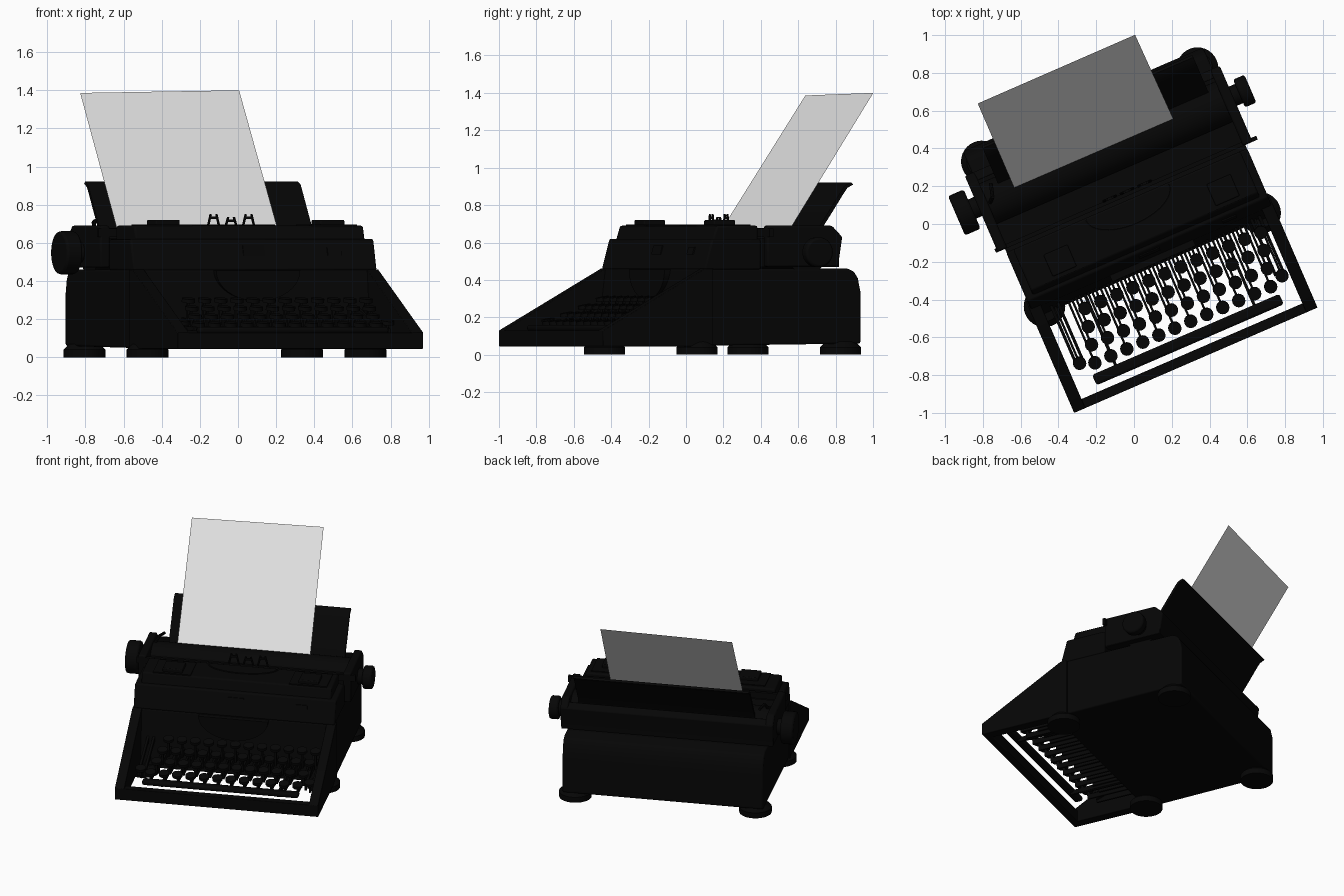
import bpy, bmesh, math
from mathutils import Vector, Matrix

if "Cube" in bpy.data.objects:
    bpy.data.objects.remove(bpy.data.objects["Cube"])

TURN = math.radians(23.4)      # the whole machine is turned on its base
C = 0.014                      # centre line of the machine across its width


def colour(name, rgb):
    m = bpy.data.materials.new(name)
    m.diffuse_color = (*rgb, 1)
    m.use_nodes = True
    m.node_tree.nodes["Principled BSDF"].inputs["Base Color"].default_value = m.diffuse_color
    return m


BLACK = colour("black enamel", (0.0018, 0.0018, 0.0018))
PAPER = colour("paper white", (0.79, 0.79, 0.79))


def finish(name, bm, mat=BLACK, bevel=0, segs=2):
    bmesh.ops.recalc_face_normals(bm, faces=bm.faces)
    me = bpy.data.meshes.new(name)
    bm.to_mesh(me)
    bm.free()
    me.materials.append(mat)
    ob = bpy.data.objects.new(name, me)
    ob.rotation_euler.z = TURN
    bpy.context.collection.objects.link(ob)
    if bevel:
        mod = ob.modifiers.new("bevel", 'BEVEL')
        mod.width, mod.segments = bevel, segs
        mod.limit_method = 'ANGLE'
    return ob


def add_prism(bm, pts, x0, x1):
    """Side profile (y, z) extruded across the width."""
    f = bm.faces.new([bm.verts.new((x0, y, z)) for y, z in pts])
    r = bmesh.ops.extrude_face_region(bm, geom=[f])
    vs = [v for v in r['geom'] if isinstance(v, bmesh.types.BMVert)]
    bmesh.ops.translate(bm, verts=vs, vec=(x1 - x0, 0, 0))


def add_box(bm, x0, x1, y0, y1, z0, z1):
    add_prism(bm, [(y0, z0), (y1, z0), (y1, z1), (y0, z1)], x0, x1)


def add_rod(bm, p, q, r1, r2=None, n=24):
    """Cylinder or cone from p to q."""
    p, q = Vector(p), Vector(q)
    d = q - p
    m = Matrix.Translation((p + q) / 2) @ d.to_track_quat('Z', 'Y').to_matrix().to_4x4()
    bmesh.ops.create_cone(bm, cap_ends=True, segments=n, radius1=r1,
                          radius2=r1 if r2 is None else r2, depth=d.length, matrix=m)


def prism(name, pts, x0, x1, **kw):
    bm = bmesh.new()
    add_prism(bm, pts, x0, x1)
    return finish(name, bm, **kw)


def box(name, *d, **kw):
    bm = bmesh.new()
    add_box(bm, *d)
    return finish(name, bm, **kw)


# Lower body with rounded back edge
prism("body_shell", [(-0.25, 0.048), (-0.2, 0.46), (0.64, 0.46), (0.675, 0.445), (0.698, 0.41),
                     (0.713, 0.34), (0.713, 0.06)], C - 0.693, C + 0.693, bevel=0.01, segs=3)

# Sloping side arms and front bar around the keyboard
arm = [(-0.792, 0.045), (-0.792, 0.13), (-0.2, 0.46), (-0.15, 0.46), (-0.15, 0.045)]
for s, side in ((-1, "left"), (1, "right")):
    prism(side + "_frame_arm", arm, C + s * 0.702, C + s * 0.637, bevel=0.003)
box("front_frame_bar", C - 0.7, C + 0.7, -0.792, -0.74, 0.045, 0.13, bevel=0.003)

# Top cover in two steps
prism("top_cover", [(-0.2, 0.455), (-0.155, 0.62), (0.13, 0.62), (0.13, 0.455)],
      C - 0.695, C + 0.695, bevel=0.01)
prism("top_cover_crown", [(-0.135, 0.61), (-0.11, 0.69), (0.13, 0.69), (0.13, 0.61)],
      C - 0.655, C + 0.655, bevel=0.01)

# Ribbon spool lids with hinged plates
for s, side in ((-1, "left"), (1, "right")):
    x = C + 0.02 + s * 0.47
    box(side + "_spool_lid", x - 0.069, x + 0.069, -0.085, 0.04, 0.68, 0.72, bevel=0.006)
    box(side + "_lid_plate", x - 0.13, x + 0.13, -0.105, 0.1, 0.685, 0.696)

# Small plates on the cover front
prism("front_plate", [(-0.183, 0.535), (-0.17, 0.585), (-0.16, 0.585), (-0.16, 0.535)], C - 0.06, C + 0.06)
prism("side_button", [(-0.186, 0.535), (-0.174, 0.575), (-0.16, 0.575), (-0.16, 0.535)], C + 0.42, C + 0.5)

# Half-round type basket below the cover
bm = bmesh.new()
N = 24
arc = [(math.cos(math.pi * i / N), -math.sin(math.pi * i / N)) for i in range(N + 1)]
f = bm.faces.new([bm.verts.new((C + 0.24 * a, -0.235, 0.455 + 0.16 * b)) for a, b in arc])
r = bmesh.ops.extrude_face_region(bm, geom=[f])
bmesh.ops.translate(bm, verts=[v for v in r['geom'] if isinstance(v, bmesh.types.BMVert)], vec=(0, 0.05, 0))
finish("type_basket", bm)

# Raised rim of the type opening and the type guide forks
bm = bmesh.new()
for (a, b), (c, d) in zip(arc, arc[1:]):
    add_rod(bm, (C + 0.24 * a, 0.12 + 0.12 * b, 0.69), (C + 0.24 * c, 0.12 + 0.12 * d, 0.69), 0.007, n=6)
finish("type_opening_rim", bm)
bm = bmesh.new()
for dx, top in ((-0.1, 0.75), (0, 0.735), (0.1, 0.75)):
    for s in (-1, 1):
        x = C + 0.022 + dx
        add_rod(bm, (x + s * 0.036, 0.175, 0.67), (x + s * 0.016, 0.175, top), 0.007, n=8)
    add_box(bm, x - 0.02, x + 0.02, 0.168, 0.182, top - 0.025, top - 0.012)
finish("type_guide", bm)

# Feet
for s, side in ((-1, "left"), (1, "right")):
    for y, end in ((-0.212, "front"), (0.624, "back")):
        bm = bmesh.new()
        p = lambda z: (C + s * 0.622, y, z)
        add_rod(bm, p(0), p(0.04), 0.11, n=32)
        add_rod(bm, p(0.04), p(0.07), 0.11, 0.08, n=32)
        finish(f"{end}_{side}_foot", bm)

# Keys in four rising rows, each on a stem and a low lever
keys, levers = bmesh.new(), bmesh.new()


def add_key(x, y, z, low):
    add_rod(keys, (x, y, z - 0.012), (x, y - 0.004, z + 0.008), 0.035, n=16)
    add_prism(levers, [(y - 0.005, z - 0.01), (y + 0.009, z - 0.01), (y + 0.02, low + 0.035), (-0.22, low + 0.045),
                       (-0.22, low), (y, low)], x - 0.006, x + 0.006)


for row in range(4):
    for i in range(12):
        add_key(-0.482 + 0.022 * row + 0.0922 * i, -0.59 + 0.095 * row, 0.175 + 0.042 * row, 0.105 + 0.02 * row)
for x in (-0.557, 0.61):
    add_key(x, -0.56, 0.185, 0.11)
for x in (-0.575, -0.535, 0.58, 0.625):      # shift levers
    add_prism(levers, [(-0.55, 0.12), (-0.55, 0.15), (-0.22, 0.27), (-0.22, 0.24)], x - 0.008, x + 0.008)
finish("keys", keys)
finish("key_levers", levers)

# Space bar on two supports
box("space_bar", C - 0.535, C + 0.545, -0.705, -0.645, 0.125, 0.16, bevel=0.015, segs=3)
bm = bmesh.new()
for x in (C - 0.4, C + 0.4):
    add_prism(bm, [(-0.67, 0.11), (-0.67, 0.14), (-0.22, 0.15), (-0.22, 0.11)], x - 0.008, x + 0.008)
finish("space_bar_supports", bm)

# Carriage: bed, back wall, end plates and front rail
box("carriage_bed", C - 0.73, C + 0.73, 0.17, 0.57, 0.47, 0.52)
prism("carriage_back", [(0.54, 0.47), (0.565, 0.47), (0.59, 0.63), (0.54, 0.66)], C - 0.73, C + 0.73, bevel=0.006)
end = [(0.15, 0.47), (0.565, 0.47), (0.59, 0.63), (0.53, 0.69), (0.15, 0.69)]
for s, side in ((-1, "left"), (1, "right")):
    prism(side + "_carriage_end", end, C + s * 0.735, C + s * 0.68, bevel=0.01)
box("carriage_rail", C - 0.745, C + 0.765, 0.15, 0.172, 0.63, 0.675)
box("carriage_front_tray", C - 0.7, C + 0.7, 0.17, 0.29, 0.5, 0.625)

# Platen roller, axle and turning knobs
bm = bmesh.new()
add_rod(bm, (C - 0.69, 0.4, 0.555), (C + 0.69, 0.4, 0.555), 0.122, n=40)
finish("platen_roller", bm)
bm = bmesh.new()
add_rod(bm, (C - 0.8, 0.413, 0.55), (C + 0.8, 0.413, 0.55), 0.055)
finish("platen_axle", bm)
for name, x0, x1, r in (("left_knob", -0.755, -0.845, 0.113), ("right_knob", 0.785, 0.85, 0.08)):
    bm = bmesh.new()
    add_rod(bm, (x0, 0.413, 0.548), (x1, 0.413, 0.548), r, n=28)
    finish(name, bm, bevel=0.012)

# Release levers on the left end of the carriage
bm = bmesh.new()
add_rod(bm, (-0.66, 0.4, 0.66), (-0.63, 0.43, 0.715), 0.01, n=8)
add_rod(bm, (-0.63, 0.43, 0.715), (-0.61, 0.5, 0.705), 0.01, n=8)
finish("carriage_levers", bm)

# Paper rest with a curled top edge
front = [(0.47, 0.6), (0.49, 0.67), (0.565, 0.78), (0.625, 0.87), (0.65, 0.905), (0.685, 0.922)]
back = [(y + 0.014, z - 0.012) for y, z in reversed(front)]
prism("paper_rest", front + back, C - 0.59, C + 0.625)

# Sheet of paper
bm = bmesh.new()
bm.faces.new([bm.verts.new(v) for v in ((-0.506, 0.425, 0.668), (0.412, 0.425, 0.668),
                                        (0.403, 0.917, 1.4), (-0.506, 0.914, 1.386))])
finish("paper_sheet", bm, mat=PAPER)

# Smooth rounded parts, keep edges sharp
bpy.ops.object.select_all(action='DESELECT')
for ob in bpy.context.collection.objects:
    ob.select_set(True)
    bpy.context.view_layer.objects.active = ob
bpy.ops.object.shade_smooth_by_angle(angle=math.radians(32))
